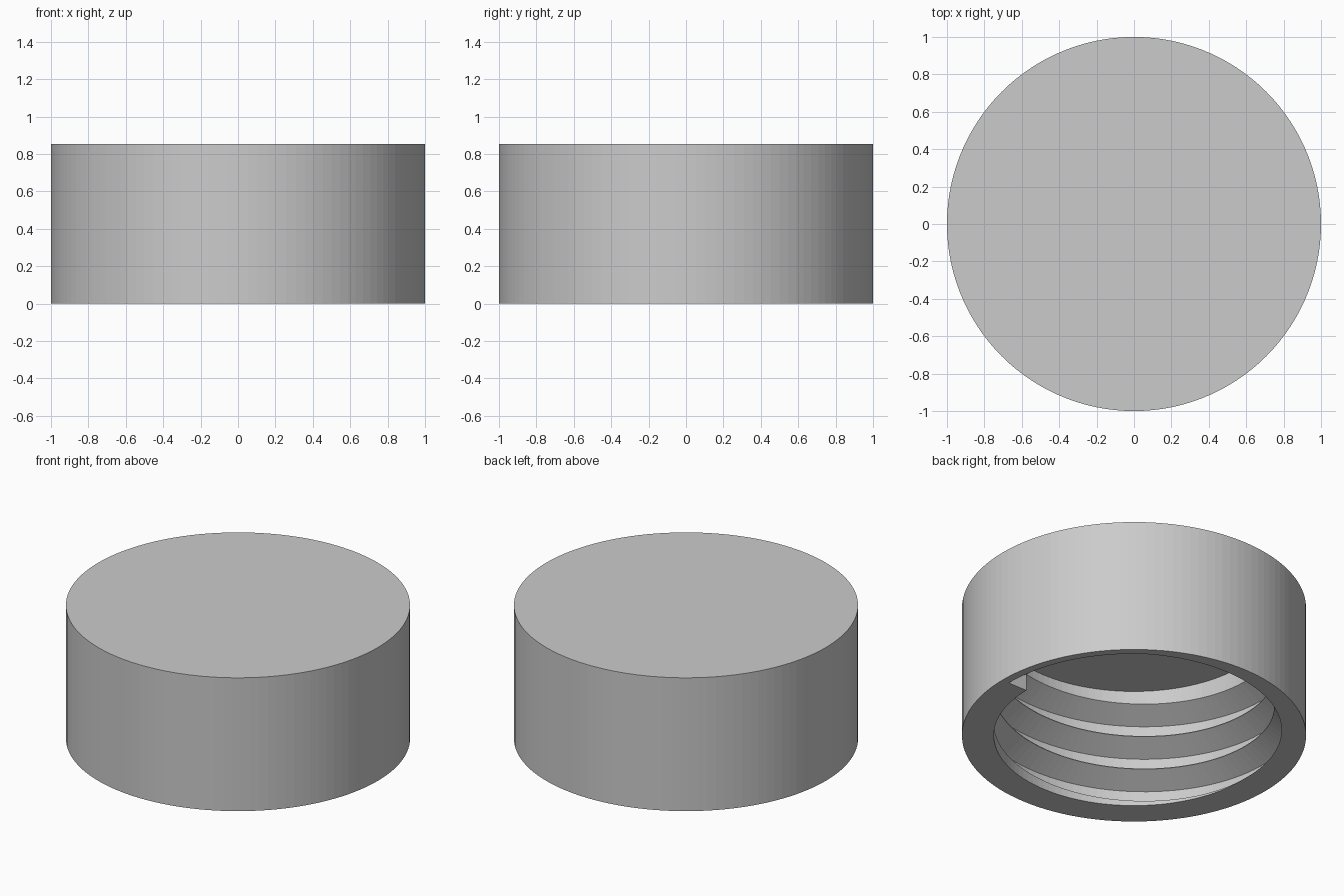
import bpy, bmesh
from math import cos, sin, tau

cube = bpy.data.objects.get("Cube")
if cube:
    bpy.data.objects.remove(cube, do_unlink=True)

SEGMENTS = 120
HEIGHT, CEILING = 0.855, 0.766
BORE, ROOT = 0.815, 0.95          # thread crest and root radii
PITCH, TURNS = 0.218, 3

grey = bpy.data.materials.new("plain grey")
grey.use_nodes = True
colour = (0.6, 0.6, 0.6, 1)
grey.diffuse_color = colour
grey.node_tree.nodes["Principled BSDF"].inputs["Base Color"].default_value = colour


def loft(name, rings, closed_profile):
    """Skin equal-length rings, capping the first and last one."""
    bm = bmesh.new()
    loops = [[bm.verts.new(p) for p in ring] for ring in rings]
    for a, b in zip(loops, loops[1:]):
        for i in range(len(a)):
            j = (i + 1) % len(a)
            bm.faces.new((a[i], a[j], b[j], b[i]))
    bm.faces.new(loops[0])
    bm.faces.new(loops[-1])
    bmesh.ops.recalc_face_normals(bm, faces=bm.faces)
    mesh = bpy.data.meshes.new(name)
    bm.to_mesh(mesh)
    bm.free()
    mesh.materials.append(grey)
    obj = bpy.data.objects.new(name, mesh)
    bpy.context.collection.objects.link(obj)
    return obj


def point(radius, step, z):
    angle = tau * step / SEGMENTS
    return (radius * cos(angle), radius * sin(angle), z)


# Hollow cap body: top disc, outer wall, rim, bore and ceiling
profile = [(1, HEIGHT), (1, 0), (BORE, 0), (BORE, CEILING)]
cap = loft("screw_cap",
           [[point(r, s, z) for s in range(SEGMENTS)] for r, z in profile], True)

# Helical groove with a flat root, rising from the rim
half_mouth, half_root = 0.1075, 0.0325
section = [(0.7, -half_mouth), (BORE - 0.001, -half_mouth), (ROOT, -half_root),
           (ROOT, half_root), (BORE - 0.001, half_mouth), (0.7, half_mouth)]
groove = loft("thread_cutter",
              [[point(r, s, z + PITCH * s / SEGMENTS) for r, z in section]
               for s in range(SEGMENTS * TURNS + 1)], True)
groove.hide_render = True

# Cut the thread into the bore
cut = cap.modifiers.new("thread", 'BOOLEAN')
cut.operation = 'DIFFERENCE'
cut.solver = 'EXACT'
cut.object = groove
bpy.ops.object.select_all(action='DESELECT')
bpy.context.view_layer.objects.active = cap
cap.select_set(True)
bpy.ops.object.modifier_apply(modifier=cut.name)
bpy.data.objects.remove(groove, do_unlink=True)
